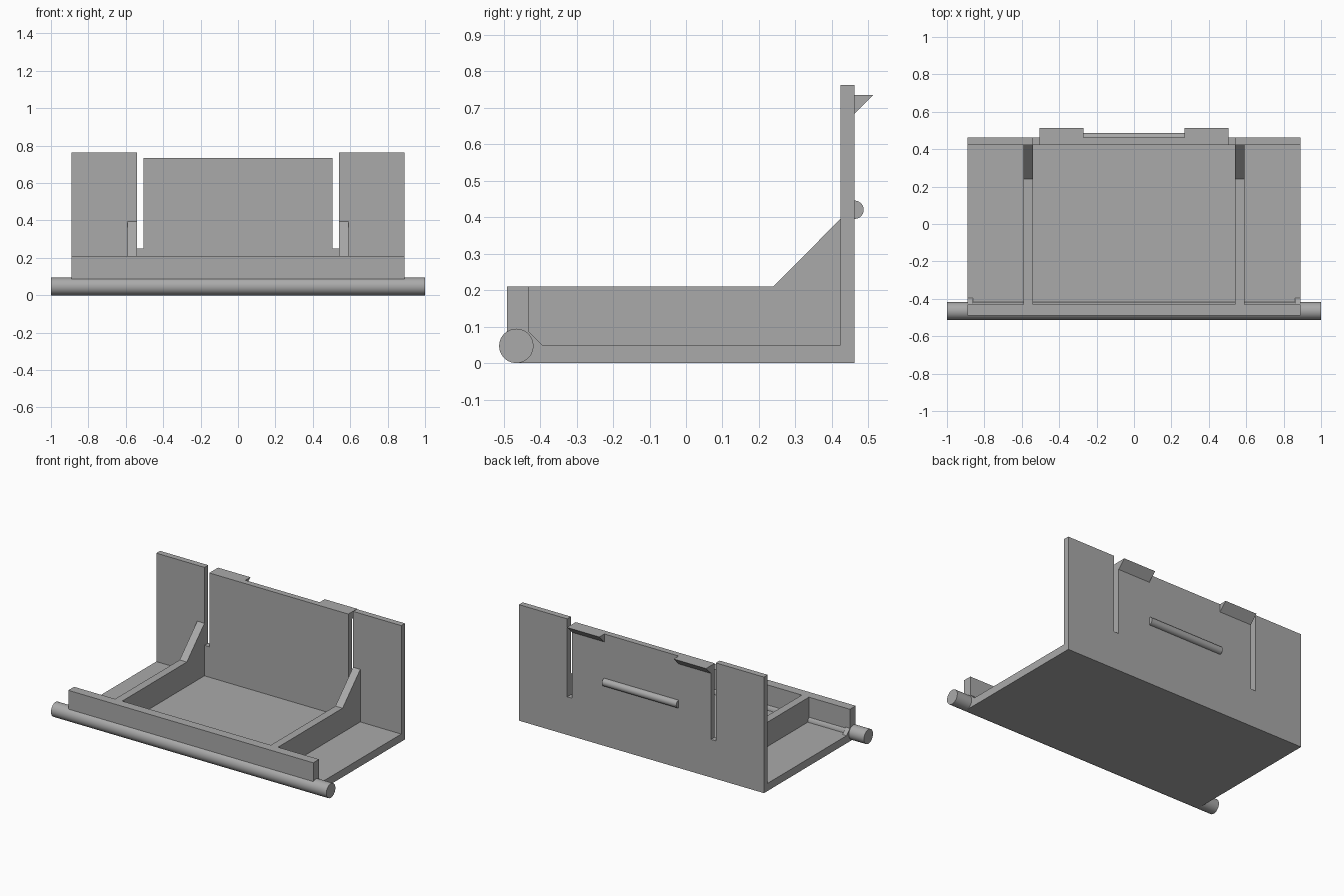
import bpy, bmesh, math
from mathutils import Matrix

old = bpy.data.objects.get("Cube")
if old:
    bpy.data.objects.remove(old, do_unlink=True)

GREY = (0.4, 0.4, 0.4, 1)
mat = bpy.data.materials.new("plain grey")
mat.use_nodes = True
mat.diffuse_color = GREY
mat.node_tree.nodes["Principled BSDF"].inputs["Base Color"].default_value = GREY


def finish(name, bm):
    bmesh.ops.recalc_face_normals(bm, faces=bm.faces)
    mesh = bpy.data.meshes.new(name)
    bm.to_mesh(mesh)
    bm.free()
    mesh.materials.append(mat)
    obj = bpy.data.objects.new(name, mesh)
    bpy.context.collection.objects.link(obj)
    return obj


def extrude(name, points, place, offset):
    """Extrude a closed outline, placed in space by a function."""
    bm = bmesh.new()
    face = bm.faces.new([bm.verts.new(place(a, b)) for a, b in points])
    new = bmesh.ops.extrude_face_region(bm, geom=[face])["geom"]
    verts = [g for g in new if isinstance(g, bmesh.types.BMVert)]
    bmesh.ops.translate(bm, verts=verts, vec=offset)
    return finish(name, bm)


def side_profile(name, points, x0, x1):
    return extrude(name, points, lambda y, z: (x0, y, z), (x1 - x0, 0, 0))


def rod(name, y, z, radius, half_length):
    bm = bmesh.new()
    bmesh.ops.create_cone(bm, cap_ends=True, segments=48, radius1=radius,
                          radius2=radius, depth=2 * half_length,
                          matrix=Matrix.Translation((0, y, z)) @ Matrix.Rotation(math.pi / 2, 4, "Y"))
    obj = finish(name, bm)
    bpy.ops.object.select_all(action="DESELECT")
    obj.select_set(True)
    bpy.context.view_layer.objects.active = obj
    bpy.ops.object.shade_smooth_by_angle(angle=math.radians(35))


W = 0.89            # half width of the tray
FLOOR = 0.05        # floor thickness
Y_IN, Y_OUT = 0.423, 0.462   # back wall faces

# Floor and front lip
side_profile("floor", [(-0.465, 0), (Y_IN, 0), (Y_IN, FLOOR), (-0.465, FLOOR)], -W, W)
side_profile("front_lip", [(-0.49, 0.05), (-0.43, 0.05), (-0.43, 0.21), (-0.49, 0.21)], -W, W)

# Back wall with a lower, flexible centre panel between two slots
half = [(W, 0), (W, 0.762), (0.54, 0.762), (0.54, 0.25), (0.505, 0.25), (0.505, 0.735)]
outline = half + [(-x, z) for x, z in reversed(half)]
extrude("back_wall", outline, lambda x, z: (x, Y_IN, z), (0, Y_OUT - Y_IN, 0))

# Paired ribs, snap hooks and corner gussets
for side, s in (("left", 1), ("right", -1)):
    side_profile(side + "_rib", [(-0.43, FLOOR), (Y_IN, FLOOR), (Y_IN, 0.395),
                                 (0.24, 0.21), (-0.43, 0.21)], s * 0.54, s * 0.592)
    side_profile(side + "_hook", [(Y_OUT, 0.683), (0.514, 0.735), (Y_OUT, 0.735)],
                 s * 0.27, s * 0.505)
    side_profile(side + "_gusset", [(-0.43, FLOOR), (-0.395, FLOOR), (-0.43, 0.085)],
                 s * 0.86, s * W)

# Hinge rod and back grip bar
rod("hinge_rod", -0.465, 0.047, 0.047, 1.0)
rod("grip_bar", Y_OUT, 0.42, 0.025, 0.27)
